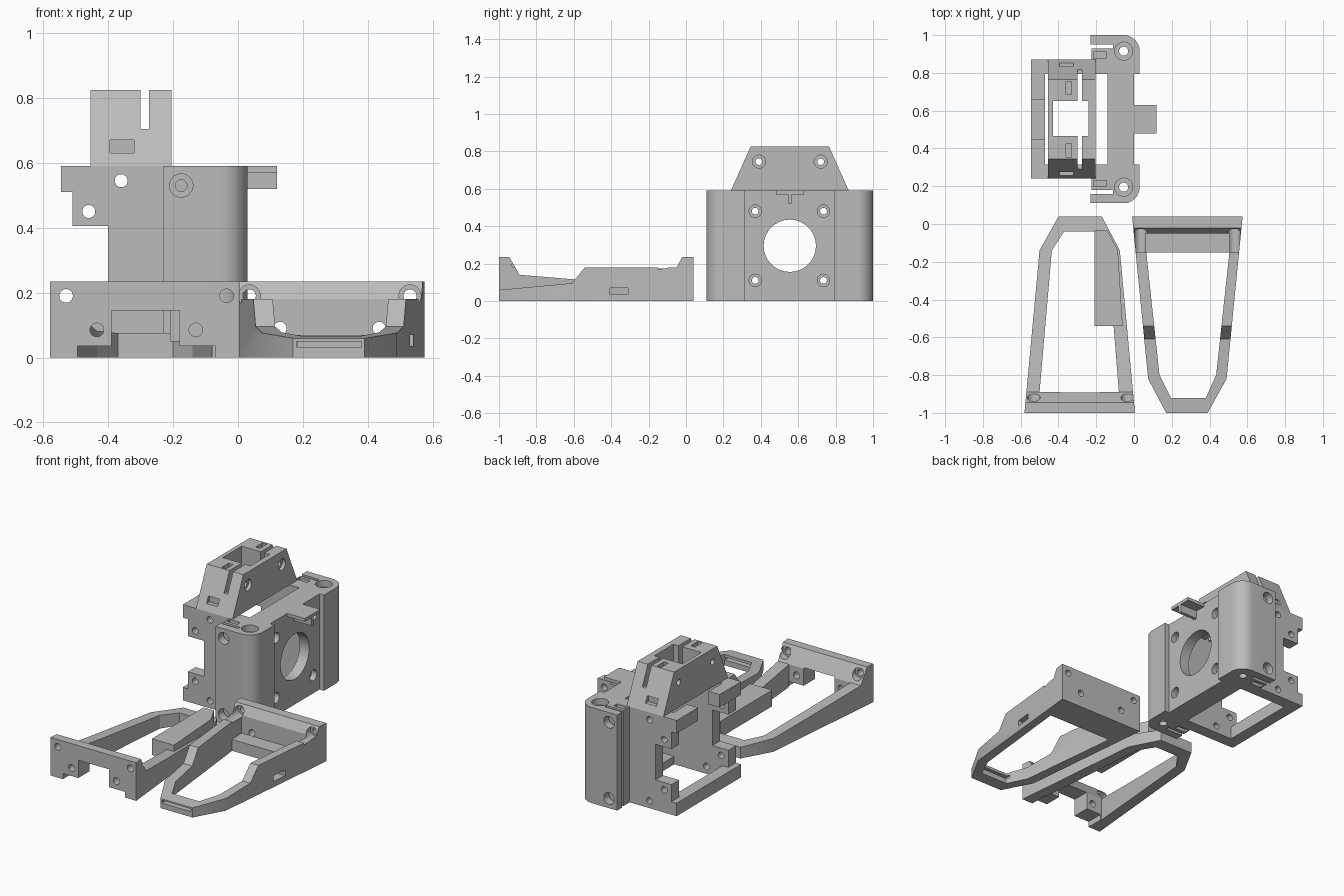
import bpy, bmesh, math
from mathutils import Vector

if "Cube" in bpy.data.objects:
    bpy.data.objects.remove(bpy.data.objects["Cube"])

grey = bpy.data.materials.new("plain grey")
grey.diffuse_color = (0.5, 0.5, 0.5, 1)
grey.use_nodes = True
grey.node_tree.nodes["Principled BSDF"].inputs["Base Color"].default_value = grey.diffuse_color


def prism(name, pts, axis, lo, hi):
    """Extrude a 2D outline along an axis (x: pts=yz, y: pts=xz, z: pts=xy)."""
    def place(p, t):
        return {"x": (t, p[0], p[1]), "y": (p[0], t, p[1]), "z": (p[0], p[1], t)}[axis]
    bm = bmesh.new()
    face = bm.faces.new([bm.verts.new(place(p, lo)) for p in pts])
    ext = bmesh.ops.extrude_face_region(bm, geom=[face])
    move = Vector(place((0, 0), hi - lo))
    bmesh.ops.translate(bm, vec=move, verts=[v for v in ext["geom"] if isinstance(v, bmesh.types.BMVert)])
    bmesh.ops.recalc_face_normals(bm, faces=bm.faces[:])
    me = bpy.data.meshes.new(name)
    bm.to_mesh(me)
    bm.free()
    me.materials.append(grey)
    ob = bpy.data.objects.new(name, me)
    bpy.context.collection.objects.link(ob)
    return ob


def box(name, x0, x1, y0, y1, z0, z1):
    return prism(name, [(x0, y0), (x1, y0), (x1, y1), (x0, y1)], "z", z0, z1)


def rod(name, c, r, axis, lo, hi, n=28):
    pts = [(c[0] + r * math.cos(2 * math.pi * i / n), c[1] + r * math.sin(2 * math.pi * i / n)) for i in range(n)]
    return prism(name, pts, axis, lo, hi)


def combine(ob, others, op="DIFFERENCE"):
    """Apply a boolean with each helper, then remove the helper."""
    for o in others:
        o.hide_render = True
        m = ob.modifiers.new("bool", "BOOLEAN")
        m.operation, m.solver, m.object = op, "EXACT", o
        bpy.context.view_layer.objects.active = ob
        bpy.ops.object.modifier_apply(modifier=m.name)
        bpy.data.objects.remove(o, do_unlink=True)
    return ob


def cut(x0, x1, y0, y1, z0, z1):
    return box("cutter", x0, x1, y0, y1, z0, z1)


def drill(c, r, axis, lo, hi):
    return rod("drill", c, r, axis, lo, hi)


MID = 0.555   # y symmetry plane of the holder
H = 0.59      # holder body height


def flip(y):
    return 2 * MID - y


# --- Holder: motor plate with flanges, round opening and screw holes
plate = prism("motor_plate", [(-0.14, 0), (0, 0), (0, H), (-0.14, H), (-0.14, H - 0.05),
                              (-0.065, H - 0.05), (-0.065, 0.05), (-0.14, 0.05)], "y", 0.315, 0.795)
cuts = [drill((MID, 0.295), 0.14, "x", -0.3, 0.2)]
for y in (0.37, 0.735):
    for z in (0.11, 0.48):
        cuts += [drill((y, z), 0.018, "x", -0.3, 0.2), drill((y, z), 0.033, "x", -0.035, 0.2)]
combine(plate, cuts)

# --- Holder: tab with rib on the plate
box("tab_plate", 0.0, 0.12, 0.48, 0.63, 0.57, H)
box("tab_rib", 0.0, 0.12, 0.545, 0.565, 0.52, 0.57)

# --- Holder: rounded corner columns and C-shaped side walls
arc = [(-0.055 + 0.085 * math.cos(a), 0.195 + 0.085 * math.sin(a))
       for a in [math.radians(-90 + 9 * i) for i in range(11)]]
column = [(-0.23, 0.11)] + arc + [(0.03, 0.315), (-0.225, 0.315), (-0.225, 0.18),
                                  (-0.11, 0.18), (-0.11, 0.16), (-0.23, 0.16)]
half = [(-0.545, H), (-0.545, 0.51), (-0.51, 0.51), (-0.51, 0.405), (-0.40, 0.405)]
wall = half + [(x, H - z) for x, z in reversed(half)] + [(-0.225, 0), (-0.225, H)]
for side, m in (("front", lambda y: y), ("back", flip)):
    col = prism(side + "_column", [(x, m(y)) for x, y in column], "z", 0, H)
    hole, slot = m(0.195), sorted((m(0.2), m(0.23)))
    cuts = [drill((-0.055, hole), 0.024, "z", -0.1, 0.8),
            drill((-0.055, hole), 0.048, "z", H - 0.04, 0.8),
            cut(-0.215, -0.145, *slot, H - 0.02, 0.8), cut(-0.215, -0.145, *slot, -0.1, 0.02)]
    for z in (0.06, 0.53):
        cuts += [drill((-0.175, z), 0.018, "y", *sorted((m(0.05), m(0.29)))),
                 drill((-0.175, z), 0.036, "y", *sorted((m(0.05), m(0.16))))]
    combine(col, cuts)
    w = prism(side + "_side_wall", wall, "y", *sorted((m(0.24), m(0.315))))
    combine(w, [drill(c, 0.02, "y", 0, 1.2) for c in ((-0.36, 0.545), (-0.46, 0.45), (-0.36, 0.045), (-0.46, 0.14))])
    box(side + "_upper_tab", -0.545, -0.47, *sorted((m(0.315), m(0.45))), 0.51, H)
box("lower_bar", -0.545, -0.47, 0.315, 0.795, 0, 0.08)

# --- Holder: tapered tower with pocket, slit and screw holes
tower = prism("tower", [(0.24, H), (0.87, H), (0.765, 0.825), (0.345, 0.825)], "x", -0.455, -0.205)
cuts = [cut(-0.43, -0.24, 0.465, 0.65, 0.4, 1), cut(-0.30, -0.275, 0.1, 1, 0.705, 1),
        cut(-0.30, -0.275, 0.315, 0.795, 0.4, 1)]
for y in (0.39, 0.72):
    cuts += [drill((y, 0.745), 0.018, "x", -0.7, 0), drill((y, 0.745), 0.035, "x", -0.225, 0),
             cut(-0.36, -0.33, y - 0.035, y + 0.035, 0.72, 1)]
for y0, y1 in ((0.1, 0.285), (0.825, 1)):
    cuts.append(cut(-0.395, -0.32, y0, y1, 0.63, 0.67))
combine(tower, cuts)

# --- Left bracket: tapered frame trimmed to its side profile
left = prism("left_frame", [(-0.58, -1), (0.005, -1), (-0.075, -0.14), (-0.17, 0.04),
                            (-0.40, 0.04), (-0.50, -0.14)], "z", 0, 0.3)
combine(left, [prism("opening", [(-0.50, -0.89), (-0.08, -0.89), (-0.14, -0.14), (-0.20, -0.04),
                                 (-0.37, -0.04), (-0.435, -0.14)], "z", -0.1, 0.4)])
combine(left, [prism("trim", [(-1.1, -0.1), (-1.1, 0.235), (-0.945, 0.235), (-0.89, 0.14), (-0.59, 0.115),
                              (0.1, 0.065), (0.1, -0.1)], "x", -1, 1)], "INTERSECT")
cuts = [cut(-0.39, -0.18, -1.1, -0.7, -0.1, 0.145), cut(-0.495, -0.07, -1.1, -0.885, -0.1, 0.035)]
for x, z in ((-0.53, 0.19), (-0.035, 0.19), (-0.435, 0.085), (-0.13, 0.085)):
    cuts.append(drill((x, z), 0.021, "y", -1.1, -0.8))
for x in (-0.53, -0.035):
    cuts.append(drill((x, 0.19), 0.034, "y", -0.943, -0.85))
combine(left, cuts)
prism("left_frame_block", [(-0.21, -0.54), (-0.06, -0.54), (-0.085, -0.14), (-0.14, -0.035),
                           (-0.21, -0.035)], "z", 0.05, 0.15)

# --- Right bracket: tapered frame trimmed to its side profile
right = prism("right_frame", [(-0.01, 0.04), (0.575, 0.04), (0.49, -0.82), (0.39, -1),
                              (0.17, -1), (0.075, -0.82)], "z", 0, 0.3)
combine(right, [prism("opening", [(0.06, -0.05), (0.505, -0.05), (0.505, -0.15), (0.435, -0.80), (0.38, -0.92),
                                  (0.195, -0.92), (0.135, -0.80), (0.065, -0.15)], "z", -0.1, 0.4)])
combine(right, [prism("trim", [(0.1, -0.1), (0.1, 0.235), (-0.02, 0.235), (-0.05, 0.18), (-0.54, 0.18),
                               (-0.61, 0.095), (-1.1, 0.05), (-1.1, -0.1)], "x", -1, 1)], "INTERSECT")
cuts = [cut(0.18, 0.38, -1.1, -0.9, 0.033, 0.05), cut(0.4, 0.7, -0.41, -0.31, 0.035, 0.07)]
for x, z in ((0.035, 0.19), (0.53, 0.19), (0.13, 0.09), (0.435, 0.09)):
    cuts.append(drill((x, z), 0.02, "y", -0.1, 0.2))
for x in (0.035, 0.53):
    cuts.append(drill((x, 0.19), 0.034, "y", -0.15, 0.0))
combine(right, cuts)
box("right_frame_ledge", 0.055, 0.51, -0.15, -0.05, 0.0, 0.07)

# --- Smooth the round parts, keep edges sharp
for ob in bpy.data.objects:
    bpy.ops.object.select_all(action="DESELECT")
    ob.select_set(True)
    bpy.context.view_layer.objects.active = ob
    bpy.ops.object.shade_smooth_by_angle(angle=math.radians(25))
